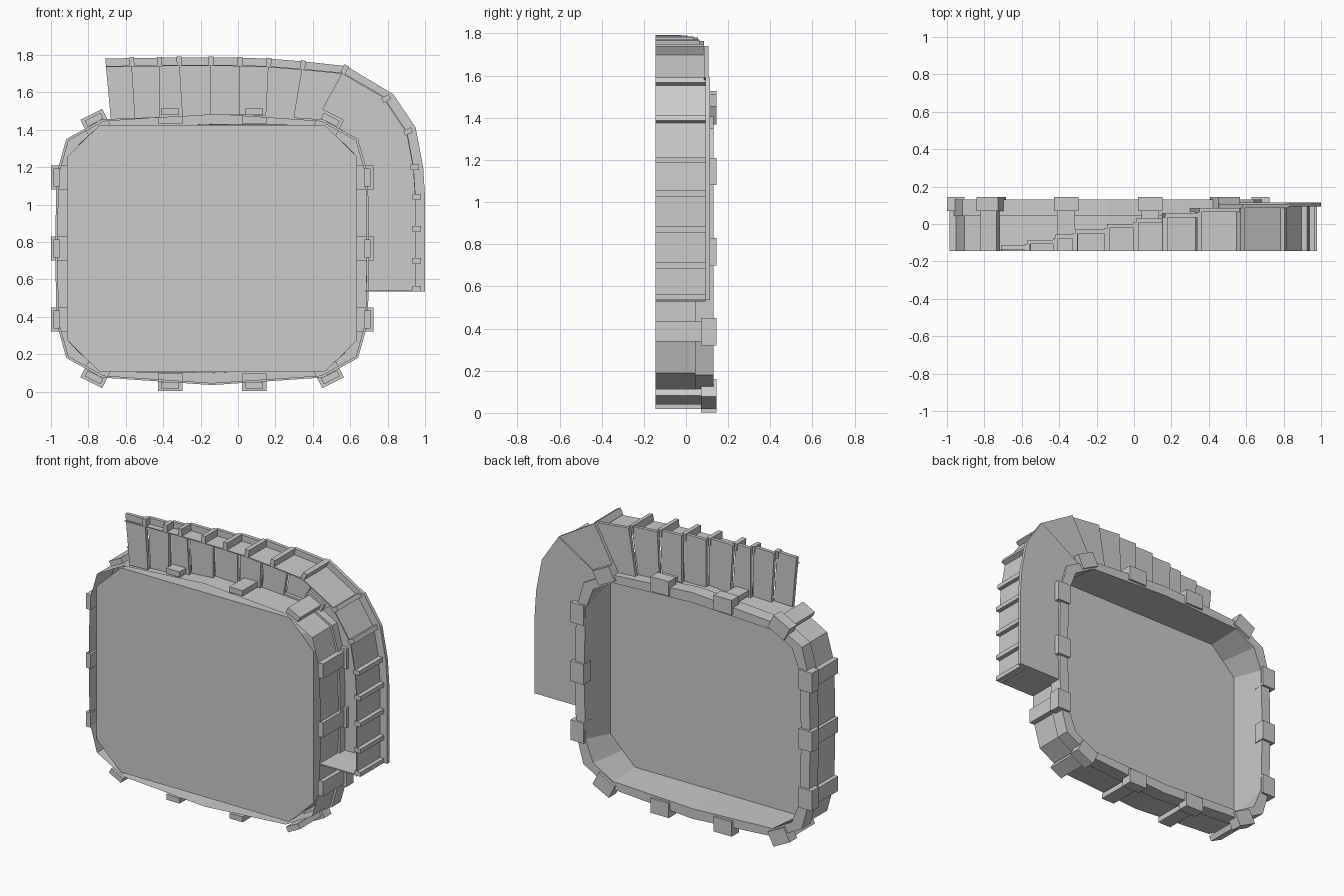
import bpy
import bmesh
from math import cos, sin, radians
from mathutils import Vector

cube = bpy.data.objects.get("Cube")
if cube:
    bpy.data.objects.remove(cube, do_unlink=True)

grey = bpy.data.materials.new("plain grey")
grey.use_nodes = True
grey.diffuse_color = (0.6, 0.6, 0.6, 1)
grey.node_tree.nodes["Principled BSDF"].inputs["Base Color"].default_value = (0.6, 0.6, 0.6, 1)

CX, CZ = -0.138, 0.765      # centre of the tub
FRONT, BACK = -0.145, 0.145


def finish(name, bm):
    bmesh.ops.recalc_face_normals(bm, faces=bm.faces)
    mesh = bpy.data.meshes.new(name)
    bm.to_mesh(mesh)
    bm.free()
    mesh.materials.append(grey)
    bpy.context.collection.objects.link(bpy.data.objects.new(name, mesh))


def prism(name, outline, y0, y1):
    """Extrude an (x, z) outline from y0 to y1."""
    bm = bmesh.new()
    a = [bm.verts.new((x, y0, z)) for x, z in outline]
    b = [bm.verts.new((x, y1, z)) for x, z in outline]
    bm.faces.new(a)
    bm.faces.new(b)
    for i in range(len(a)):
        j = (i + 1) % len(a)
        bm.faces.new((a[i], a[j], b[j], b[i]))
    finish(name, bm)


def block(name, centre, out, depth, width, y0, y1):
    """Box whose depth runs along the direction out in the xz plane."""
    out = Vector(out).normalized()
    side = Vector((-out.y, out.x))
    c = Vector(centre)
    prism(name, [c + out * depth * s / 2 + side * width * t / 2
                 for s, t in ((1, 1), (-1, 1), (-1, -1), (1, -1))], y0, y1)


def full_loop(quarter):
    """Mirror a quarter outline (side middle to top middle) all the way round."""
    half = quarter + [(-x, z) for x, z in quarter[-2::-1]]
    return half + [(x, -z) for x, z in half[-2:0:-1]]


# Tub: floor, inner wall, rim, band and outer wall in one loft
floor = [(0.775, 0), (0.775, 0.49), (0.69, 0.575), (0.60, 0.66), (0, 0.66)]
mouth = [(0.775, 0), (0.765, 0.42), (0.71, 0.56), (0.57, 0.64), (0, 0.665)]
rim = [(0.84, 0), (0.832, 0.40), (0.78, 0.585), (0.59, 0.69), (0, 0.73)]
wall = [(x * 0.985, z * 0.985) for x, z in rim]
bm = bmesh.new()
rings = []
for quarter, y in ((floor, -0.14), (mouth, 0.13), (rim, 0.13),
                   (rim, 0.042), (wall, 0.042), (wall, FRONT)):
    rings.append([bm.verts.new((CX + x, y, CZ + z)) for x, z in full_loop(quarter)])
bm.faces.new(rings[0])
for a, b in zip(rings, rings[1:]):
    for i in range(len(a)):
        j = (i + 1) % len(a)
        bm.faces.new((a[i], a[j], b[j], b[i]))
finish("tub", bm)

# Straps clipped over the rim, each with a slimmer leg down the outer wall
quarter_straps = [(0.815, 0, 0), (0.815, 0.38, 0), (0.625, 0.675, 63), (0.225, 0.715, 90)]
for x, z, angle in quarter_straps:
    for sx in (1, -1):
        for sz in ((1, -1) if z else (1,)):
            out = Vector((cos(radians(angle)) * sx, sin(radians(angle)) * sz))
            spot = Vector((CX + x * sx, CZ + z * sz))
            block("strap_head", spot, out, 0.095, 0.13, 0.07, BACK)
            block("strap_leg", spot + out * 0.015, out, 0.035, 0.095, FRONT, 0.07)

# Steps: boundary lines as (outer point, inner point), rising towards the deck
lines = [((-0.71, 1.78), (-0.68, 1.455)), ((-0.57, 1.783), (-0.55, 1.46)),
         ((-0.42, 1.785), (-0.42, 1.465)), ((-0.315, 1.787), (-0.295, 1.47)),
         ((-0.145, 1.787), (-0.145, 1.48)), ((0.01, 1.785), (0.01, 1.48)),
         ((0.165, 1.78), (0.15, 1.475)), ((0.35, 1.765), (0.30, 1.465)),
         ((0.58, 1.74), (0.42, 1.45)), ((0.83, 1.59), (0.54, 1.41))]
THICK = 0.022


def level(i):
    return min(-0.113 + 0.0285 * i, 0.09 + 0.0085 * (i - 6))


def skirt(a, b, top):
    prism("support_wall", [a, b, b - Vector((0.004, 0.006)), a - Vector((0.004, 0.006))],
          FRONT, top)


def inset(line, amount):
    o, i = Vector(line[0]), Vector(line[1])
    return o + (i - o).normalized() * amount


for n, (a, b) in enumerate(zip(lines, lines[1:])):
    top = level(n)
    prism("step", [a[0], b[0], b[1], a[1]], top - THICK, top)
    skirt(inset(a, 0.04), inset(b, 0.04), top - THICK)

# Deck along the side of the tub
deck_edge = [(0.95, 1.41), (0.99, 1.2), (1.0, 1.04), (1.0, 0.87), (1.0, 0.70), (1.0, 0.535)]
deck_top = 0.115
prism("deck", [lines[-1][0]] + deck_edge
      + [(0.685, 0.535), (0.69, 1.16), (0.64, 1.34), lines[-1][1]], deck_top - THICK, deck_top)
deck_lines = [lines[-1]] + [(p, (0.5, min(p[1], 1.2))) for p in deck_edge]
for a, b in zip(deck_lines, deck_lines[1:]):
    skirt(inset(a, 0.05), inset(b, 0.05), deck_top - THICK)
prism("end_wall", [(0.68, 0.535), (0.95, 0.535), (0.95, 0.543), (0.68, 0.543)],
      FRONT, deck_top - THICK)

# Posts standing against the support wall
for n, line in enumerate(lines[1:] + deck_lines[1:], 1):
    on_deck = n >= len(lines) - 1
    top = deck_top if on_deck else level(n)
    out = Vector(line[0]) - Vector(line[1])
    spot = inset(line, 0.045 if on_deck else 0.018)
    if n == len(lines) + len(deck_edge) - 1:
        spot.y += 0.015
    block("post", spot, out, 0.045, 0.028, FRONT, top - THICK)
